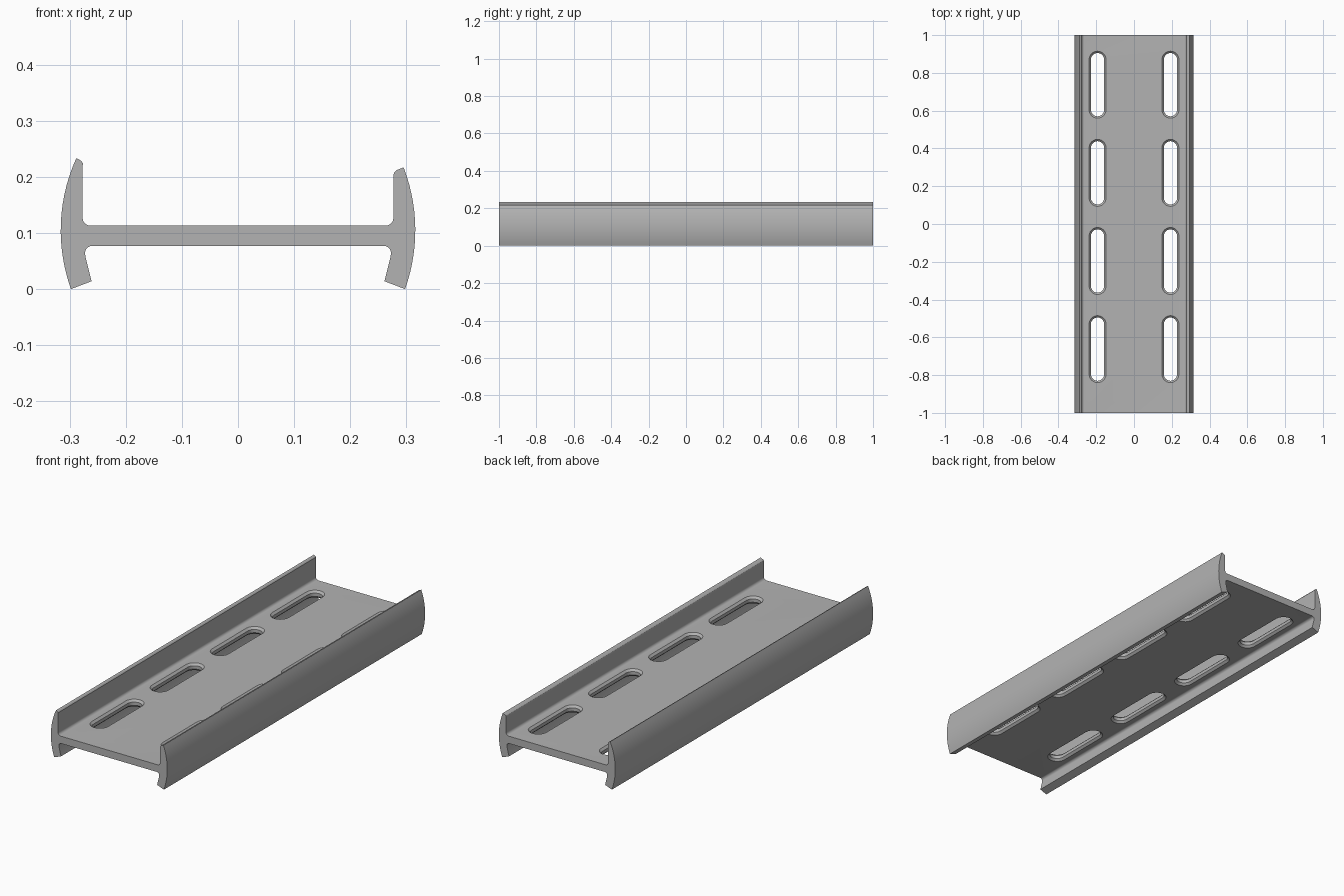
import bpy, bmesh, math

if "Cube" in bpy.data.objects:
    bpy.data.objects.remove(bpy.data.objects["Cube"])

# Single plain grey metal
grey = bpy.data.materials.new("grey_metal")
grey.diffuse_color = (0.45, 0.45, 0.45, 1)
grey.use_nodes = True
grey.node_tree.nodes["Principled BSDF"].inputs["Base Color"].default_value = grey.diffuse_color


def loft(name, rings):
    """Closed solid through matching rings of points."""
    bm = bmesh.new()
    loops = [[bm.verts.new(p) for p in ring] for ring in rings]
    n = len(loops[0])
    for a, b in zip(loops, loops[1:]):
        for i in range(n):
            bm.faces.new((a[i], a[(i + 1) % n], b[(i + 1) % n], b[i]))
    bm.faces.new(loops[0][::-1])
    bm.faces.new(loops[-1])
    bmesh.ops.recalc_face_normals(bm, faces=bm.faces)
    mesh = bpy.data.meshes.new(name)
    bm.to_mesh(mesh)
    bm.free()
    obj = bpy.data.objects.new(name, mesh)
    bpy.context.collection.objects.link(obj)
    mesh.materials.append(grey)
    return obj


def arc(cx, cz, r, a0, a1, n=6):
    return [(cx + r * math.cos(math.radians(a0 + (a1 - a0) * i / n)),
             cz + r * math.sin(math.radians(a0 + (a1 - a0) * i / n))) for i in range(n + 1)]


def half_profile(top, lip):
    """Right half of the section, from web top around the flange to web bottom."""
    pts = arc(0.263, 0.127, 0.014, 270, 360)           # upper inner fillet
    pts += lip                                        # rounded flange tip
    R, mid = 0.31, 0.105                              # bowed outer face
    a0 = math.degrees(math.asin((top - mid) / R))
    a1 = -math.degrees(math.asin(mid / R))
    pts += arc(0.316 - R, mid, R, a0, a1, 14)
    pts += [(0.261, 0.014), (0.272, 0.058)]           # lower lip
    pts += arc(0.260, 0.0645, 0.0125, -10, 90)         # lower inner fillet
    return pts


# Flanged rail: left flange is a little taller than the right
right = half_profile(0.217, [(0.277, 0.203), (0.2785, 0.208), (0.283, 0.212)])
left = half_profile(0.233, [(0.277, 0.217), (0.2765, 0.224), (0.2745, 0.229), (0.281, 0.2315)][:2]
                    + [(0.279, 0.228), (0.283, 0.231)])
section = right + [(-x, z) for x, z in reversed(left)]
rail = loft("slotted_rail", [[(x, y, z) for x, z in section] for y in (-1, 1)])


# Slot cutters with rounded mouths on both web faces
def stadium(x, y, z, grow):
    r, h = 0.035 + grow, 0.1325
    return ([(x + px, y + h + py, z) for px, py in arc(0, 0, r, 0, 180, 12)]
            + [(x + px, y - h + py, z) for px, py in arc(0, 0, r, 180, 360, 12)])


ROUND, LOW, HIGH = 0.01, 0.077, 0.113
levels = [(LOW - 0.005, ROUND)]
for i in range(6):
    t = math.pi / 2 * i / 5
    levels.append((LOW + ROUND * math.sin(t), ROUND * (1 - math.cos(math.pi / 2 - t))))
levels += [(LOW + HIGH - z, g) for z, g in reversed(levels)]

cutters = []
for x in (-0.193, 0.193):
    for i in range(4):
        y = 0.7375 - 0.4667 * i
        cutters.append(loft("slot_cutter", [stadium(x, y, z, g) for z, g in levels]))
for c in cutters:
    mod = rail.modifiers.new("slot", "BOOLEAN")
    mod.operation, mod.solver, mod.object = "DIFFERENCE", "EXACT", c

bpy.context.view_layer.objects.active = rail
rail.select_set(True)
for mod in list(rail.modifiers):
    bpy.ops.object.modifier_apply(modifier=mod.name)
for c in cutters:
    bpy.data.objects.remove(c, do_unlink=True)

bpy.ops.object.shade_smooth_by_angle(angle=math.radians(30))
